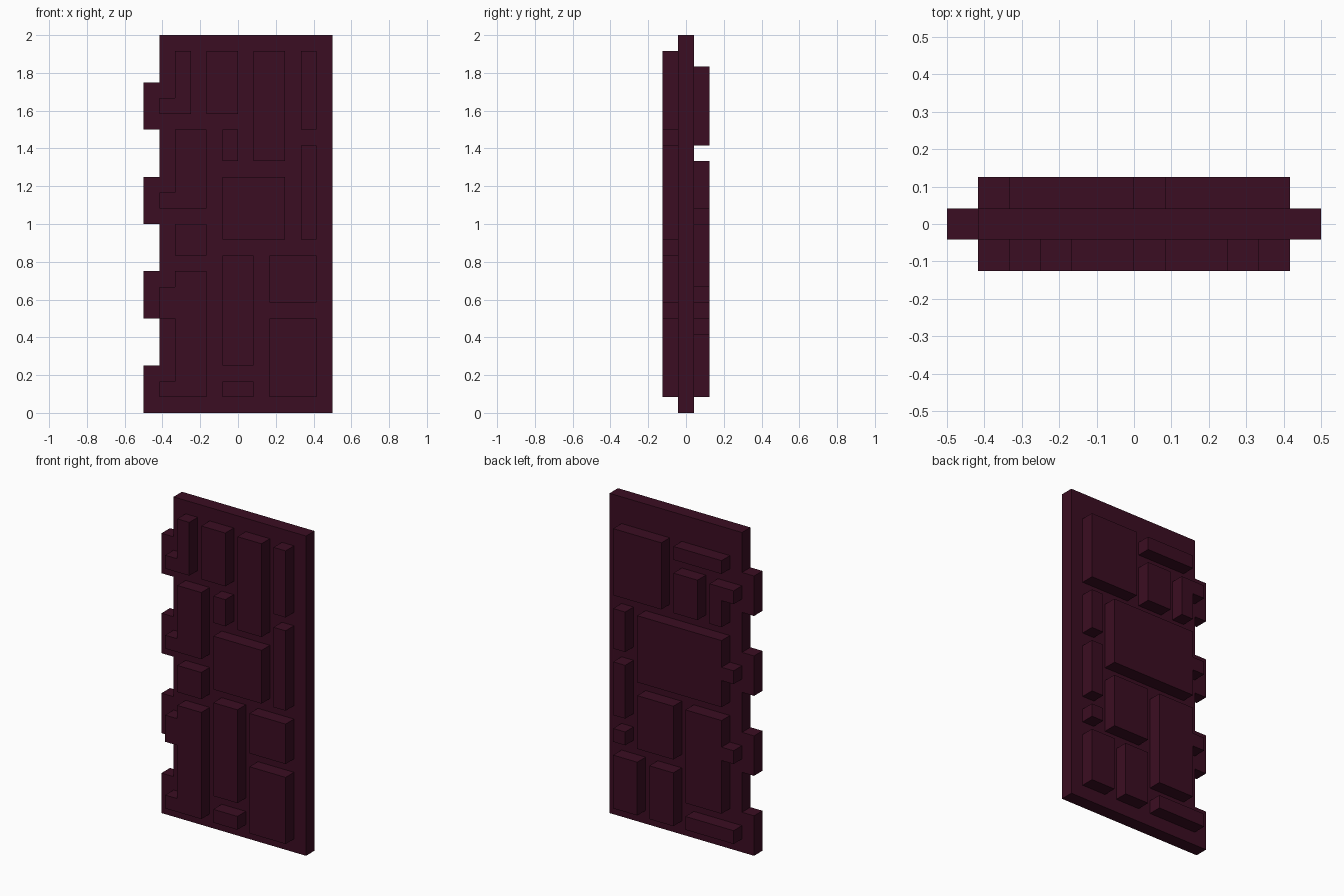
import bpy
import bmesh

default_cube = bpy.data.objects.get("Cube")
if default_cube:
    bpy.data.objects.remove(default_cube, do_unlink=True)

UNIT = 1 / 12  # the whole model sits on this grid

maroon = bpy.data.materials.new("dark maroon")
maroon.use_nodes = True
maroon.diffuse_color = (0.044, 0.004, 0.016, 1)
shader = next(n for n in maroon.node_tree.nodes if n.type == "BSDF_PRINCIPLED")
shader.inputs["Base Color"].default_value = maroon.diffuse_color


def outline(left, right, low, high, tabs=()):
    """Rectangle whose left side carries one-unit tabs, given bottom to top."""
    points = [(right, low), (right, high), (left, high)]
    for tab_low, tab_high in reversed(tabs):
        points += [(left, tab_high), (left - 1, tab_high),
                   (left - 1, tab_low), (left, tab_low)]
    points.append((left, low))
    # a tab flush with a corner needs no separate corner point
    clean = []
    for i, p in enumerate(points):
        a, b = points[i - 1], points[(i + 1) % len(points)]
        if p == b:
            continue
        if (clean[-1] if clean else a)[0] == p[0] == b[0] and not (tabs and p[0] == left - 1):
            continue
        if (clean[-1] if clean else a)[1] == p[1] == b[1]:
            continue
        clean.append(p)
    return clean


def plate(name, shape, near, far):
    """Extrude an x-z outline between two depths."""
    bm = bmesh.new()
    face = bm.faces.new([bm.verts.new((x * UNIT, near * UNIT, z * UNIT)) for x, z in shape])
    grown = bmesh.ops.extrude_face_region(bm, geom=[face])
    moved = [v for v in grown["geom"] if isinstance(v, bmesh.types.BMVert)]
    bmesh.ops.translate(bm, verts=moved, vec=(0, (far - near) * UNIT, 0))
    bmesh.ops.recalc_face_normals(bm, faces=bm.faces)
    mesh = bpy.data.meshes.new(name)
    bm.to_mesh(mesh)
    bm.free()
    mesh.materials.append(maroon)
    obj = bpy.data.objects.new(name, mesh)
    bpy.context.collection.objects.link(obj)


# Main slab with evenly spaced teeth down one edge
teeth = [(z, z + 3) for z in range(0, 24, 6)]
plate("slab", outline(-5, 6, 0, 24, teeth), -0.5, 0.5)

# Raised panels: left, right, low, high, then any tabs
front_panels = {
    "top_hooked": (-4, -3, 19, 23, [(19, 20)]),
    "top_inner": (-2, 0, 19, 23),
    "top_tall": (1, 3, 16, 23),
    "top_edge": (4, 5, 18, 23),
    "upper_hooked": (-4, -2, 13, 18, [(13, 14)]),
    "upper_small": (-1, 0, 16, 18),
    "centre_square": (-1, 3, 11, 15),
    "middle_edge": (4, 5, 11, 17),
    "middle_small": (-4, -2, 10, 12),
    "lower_hooked": (-4, -2, 1, 9, [(1, 2), (6, 8)]),
    "lower_tall": (-1, 1, 3, 10),
    "lower_wide": (2, 5, 7, 10),
    "bottom_large": (2, 5, 1, 6),
    "bottom_small": (-1, 1, 1, 2),
}
back_panels = {
    "top_large": (1, 5, 17, 22),
    "top_bar": (-4, 0, 21, 22),
    "upper_block": (-2, 0, 17, 20),
    "upper_hooked": (-4, -3, 17, 20, [(19, 20)]),
    "upper_edge": (4, 5, 13, 16),
    "centre_hooked": (-4, 3, 11, 16, [(13, 14)]),
    "middle_edge": (4, 5, 8, 12),
    "lower_block": (0, 3, 6, 10),
    "lower_hooked": (-4, -1, 3, 10, [(7, 8)]),
    "lower_stud": (4, 5, 6, 7),
    "bottom_edge": (3, 5, 1, 5),
    "bottom_block": (0, 2, 1, 5),
    "bottom_bar": (-5, -1, 1, 2),
}
for side, sign, panels in (("front", -1, front_panels), ("back", 1, back_panels)):
    for name, spec in panels.items():
        plate(f"{side}_{name}_panel", outline(*spec), sign * 0.5, sign * 1.5)
